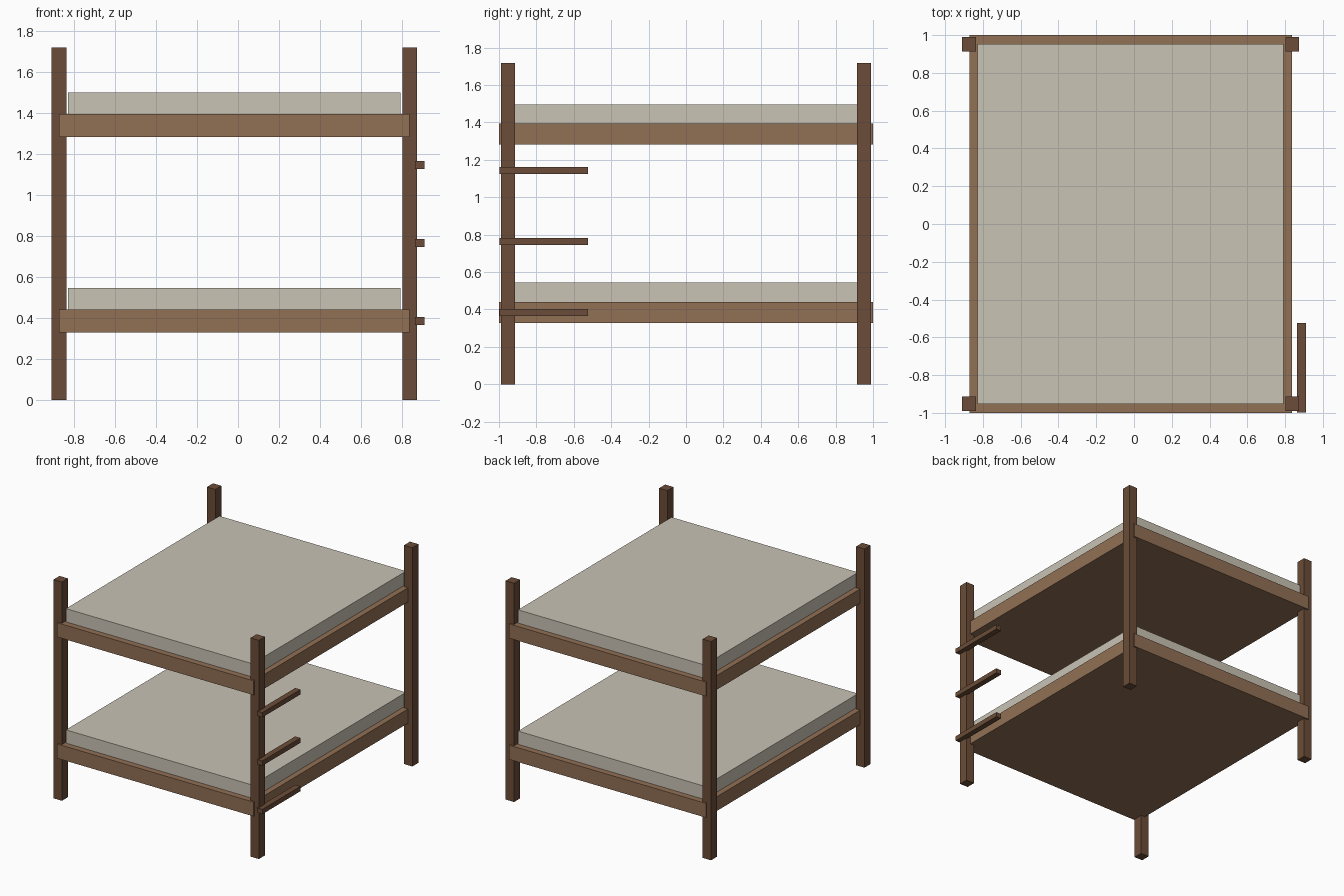
import bpy

if "Cube" in bpy.data.objects:
    bpy.data.objects.remove(bpy.data.objects["Cube"])


def material(name, rgb):
    m = bpy.data.materials.new(name)
    m.diffuse_color = (*rgb, 1)
    m.use_nodes = True
    m.node_tree.nodes["Principled BSDF"].inputs["Base Color"].default_value = m.diffuse_color
    return m


dark_wood = material("dark wood", (0.147, 0.073, 0.040))
light_wood = material("light wood", (0.285, 0.163, 0.089))
linen = material("linen", (0.587, 0.546, 0.462))


def box(name, x, y, z, mat):
    """Box spanning the given (min, max) ranges."""
    bpy.ops.mesh.primitive_cube_add(size=1)
    ob = bpy.context.object
    ob.name = name
    ob.location = [(a + b) / 2 for a, b in (x, y, z)]
    ob.scale = [b - a for a, b in (x, y, z)]
    bpy.ops.object.transform_apply(location=False, rotation=False, scale=True)
    ob.data.materials.append(mat)
    return ob


CX = -0.018  # centre line of the bed, rungs stick out on the right

# Corner posts
for sx, side in ((-1, "left"), (1, "right")):
    for sy, end in ((-1, "front"), (1, "back")):
        xs = sorted((CX + sx * 0.819, CX + sx * 0.892))
        ys = sorted((sy * 0.914, sy * 0.989))
        box(f"post_{end}_{side}", xs, ys, (0, 1.717), dark_wood)

# Two bunks: solid platform with a mattress on top
for level, z in (("lower", 0.329), ("upper", 1.281)):
    box(f"bed_frame_{level}", (CX - 0.854, CX + 0.854), (-1, 1),
        (z, z + 0.112), light_wood)
    box(f"mattress_{level}", (CX - 0.81, CX + 0.81), (-0.952, 0.952),
        (z + 0.112, z + 0.216), linen)

# Ladder rungs on the front right post
for i in range(3):
    z = 0.384 + i * 0.38
    box(f"ladder_rung_{i + 1}", (0.864, 0.910), (-0.998, -0.524),
        (z - 0.019, z + 0.019), dark_wood)
